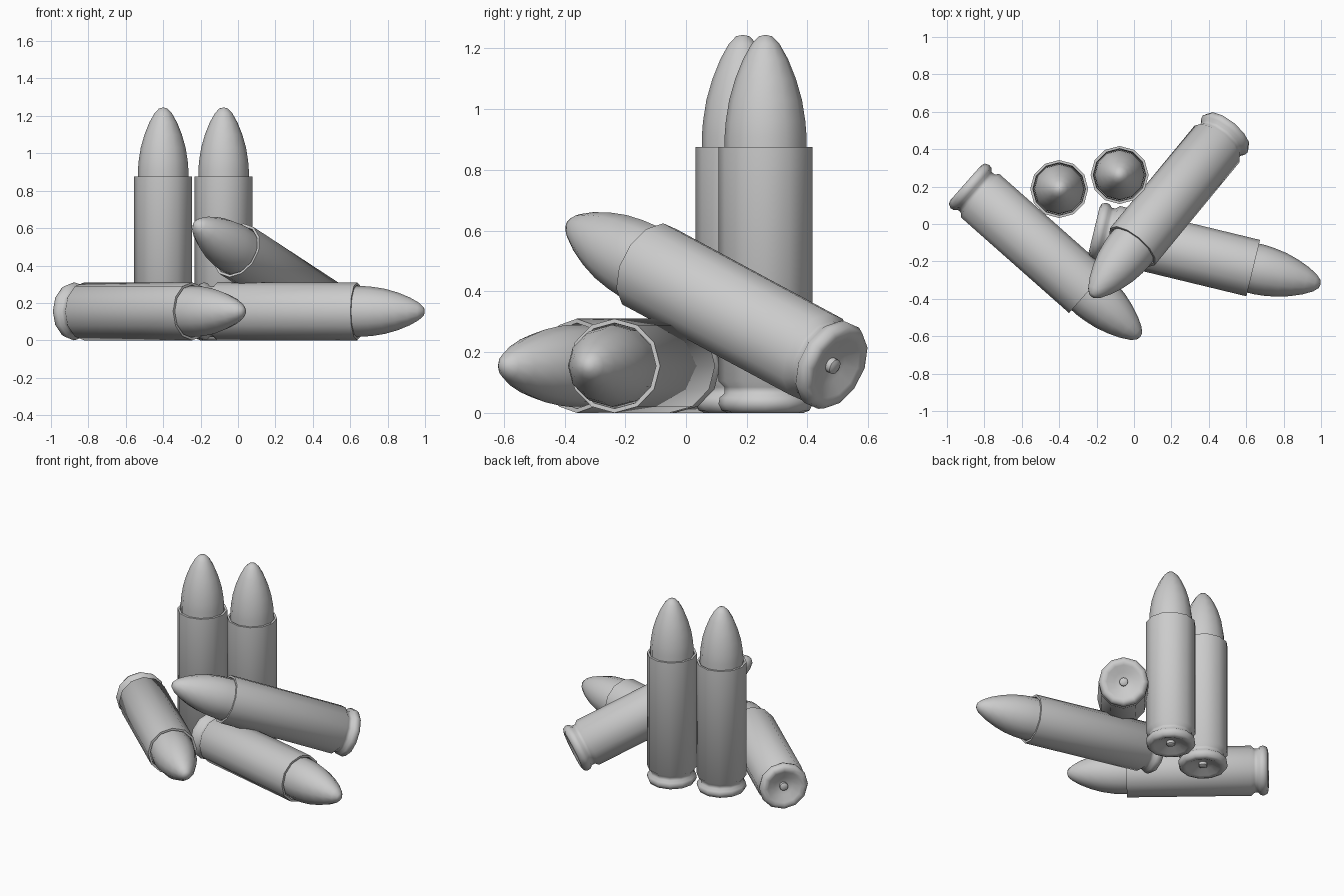
import bpy
import bmesh
import math
from mathutils import Matrix, Vector

cube = bpy.data.objects.get("Cube")
if cube:
    bpy.data.objects.remove(cube, do_unlink=True)

grey = bpy.data.materials.new("plain_grey")
grey.use_nodes = True
grey.diffuse_color = (0.6, 0.6, 0.6, 1)
grey.node_tree.nodes["Principled BSDF"].inputs["Base Color"].default_value = (0.6, 0.6, 0.6, 1)

SIDES = 12

# Profiles as (radius, height along the axis)
CASING = [(0.024, 0.035), (0.06, 0.028), (0.105, 0.006), (0.125, 0), (0.145, 0.008),
          (0.155, 0.03), (0.151, 0.05), (0.136, 0.064), (0.136, 0.085),
          (0.155, 0.105), (0.155, 0.875), (0.141, 0.875), (0.138, 0.84)]
PRIMER = [(0.026, 0.035), (0.026, 0.016), (0.016, 0.01), (0, 0.01)]
TIP = [(0.134, 0.84), (0.135, 0.91), (0.131, 0.96), (0.12, 1.03), (0.1, 1.1),
       (0.074, 1.165), (0.046, 1.215), (0.022, 1.24), (0, 1.245)]


def lathe(name, profile, place):
    """Spin a profile round z and place it."""
    bm = bmesh.new()
    rings = []
    for r, z in profile:
        if r == 0:
            rings.append([bm.verts.new((0, 0, z))] * SIDES)
        else:
            rings.append([bm.verts.new((r * math.cos(a), r * math.sin(a), z))
                          for a in (math.tau * i / SIDES for i in range(SIDES))])
    for low, high in zip(rings, rings[1:]):
        for i in range(SIDES):
            j = (i + 1) % SIDES
            corners = dict.fromkeys((low[i], low[j], high[j], high[i]))
            bm.faces.new(list(corners))
    bmesh.ops.recalc_face_normals(bm, faces=bm.faces)
    mesh = bpy.data.meshes.new(name)
    bm.to_mesh(mesh)
    bm.free()
    mesh.materials.append(grey)
    obj = bpy.data.objects.new(name, mesh)
    obj.matrix_world = place
    bpy.context.collection.objects.link(obj)
    return obj


def cartridge(name, base, heading=0, pitch=90):
    """One round: base centre, compass heading of the tip, and upward pitch."""
    place = (Matrix.Translation(Vector(base))
             @ Matrix.Rotation(math.radians(heading), 4, 'Z')
             @ Matrix.Rotation(math.radians(90 - pitch), 4, 'Y'))
    return [lathe(name + "_casing", CASING, place),
            lathe(name + "_primer", PRIMER, place),
            lathe(name + "_tip", TIP, place)]


parts = []
parts += cartridge("standing_right", (-0.40, 0.187, 0))
parts += cartridge("standing_left", (-0.077, 0.262, 0))
parts += cartridge("lying_right", (-0.9, 0.22, 0.155), -41.5, 0)
parts += cartridge("lying_left", (-0.213, -0.03, 0.155), -13.6, 0)
parts += cartridge("leaning", (0.505, 0.502, 0.145), 180 + 50.5, 22.6)

# Smooth shading with crisp mouth edges
bpy.ops.object.select_all(action='DESELECT')
for obj in parts:
    obj.select_set(True)
bpy.context.view_layer.objects.active = parts[0]
bpy.ops.object.shade_smooth_by_angle(angle=math.radians(50))
